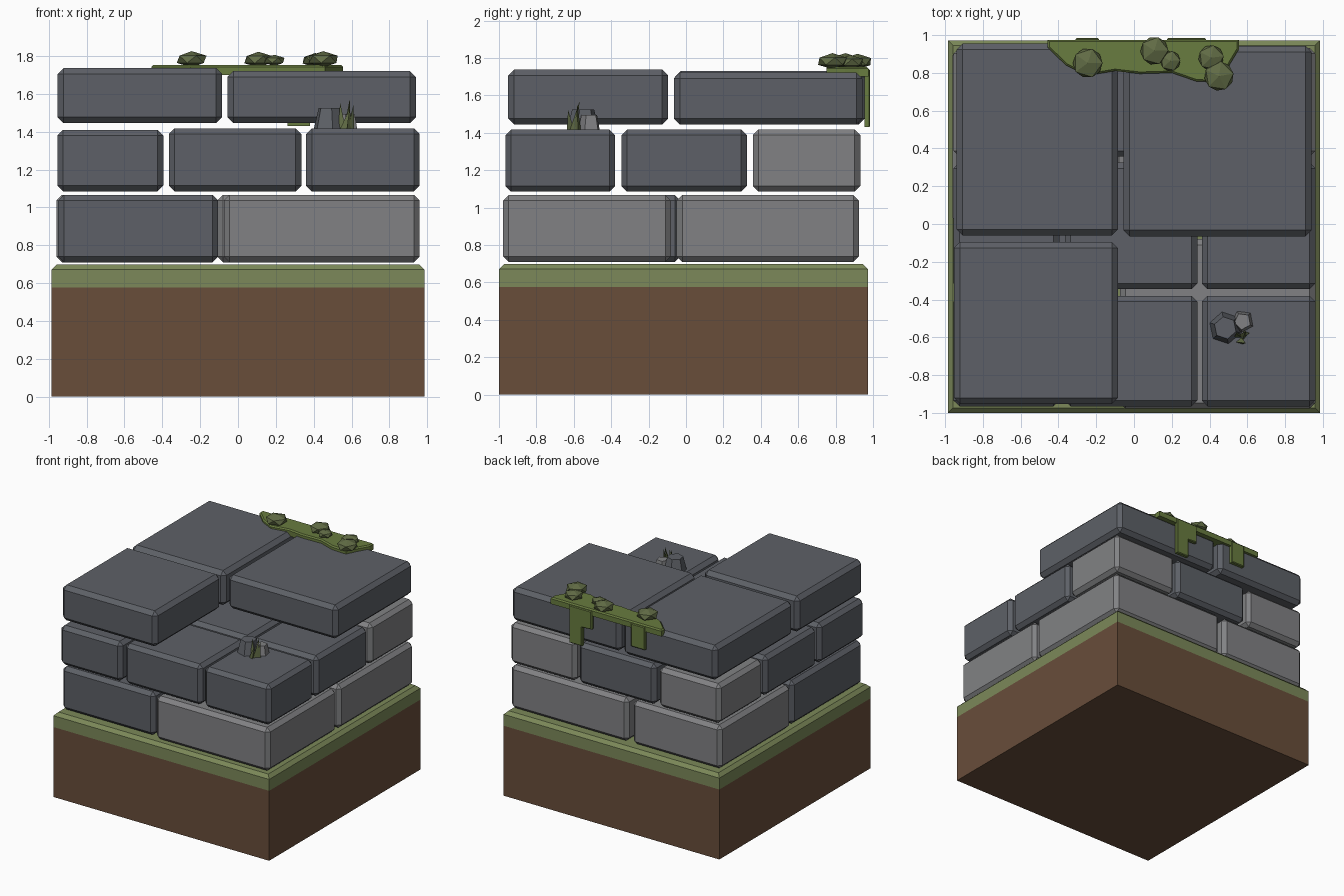
import bpy, bmesh, math
from mathutils import Vector, Matrix

if "Cube" in bpy.data.objects:
    bpy.data.objects.remove(bpy.data.objects["Cube"])


def mat(name, *rgb):
    m = bpy.data.materials.new(name)
    m.diffuse_color = (*rgb, 1)
    m.use_nodes = True
    m.node_tree.nodes["Principled BSDF"].inputs["Base Color"].default_value = m.diffuse_color
    return m


DIRT = mat("dirt", 0.14, 0.075, 0.042)
GRASS = mat("grass", 0.2, 0.25, 0.1)
DARK = mat("dark_stone", 0.11, 0.118, 0.135)
LIGHT = mat("light_stone", 0.22, 0.222, 0.23)
MOSS = mat("moss", 0.14, 0.2, 0.05)
BUSH = mat("bush", 0.12, 0.15, 0.06)


def finish(name, bm, material):
    bmesh.ops.recalc_face_normals(bm, faces=bm.faces)
    me = bpy.data.meshes.new(name)
    bm.to_mesh(me)
    bm.free()
    me.materials.append(material)
    ob = bpy.data.objects.new(name, me)
    bpy.context.collection.objects.link(ob)
    return ob


def box(name, x, y, z, material, bevel=0.0, top_only=False):
    bm = bmesh.new()
    bmesh.ops.create_cube(bm, size=1)
    for v in bm.verts:
        v.co = Vector([(r[0] + r[1]) / 2 + c * (r[1] - r[0])
                       for r, c in zip((x, y, z), v.co)])
    if bevel:
        edges = [e for e in bm.edges if not top_only
                 or all(v.co.z > z[1] - 1e-4 for v in e.verts)]
        bmesh.ops.bevel(bm, geom=edges, offset=bevel, segments=1,
                        profile=0.5, affect='EDGES')
    return finish(name, bm, material)


def prism(name, pts, offset, material, bevel=0.0):
    # pts: 3D outline, offset: extrusion vector; bevels the outline at the far end
    bm = bmesh.new()
    f = bm.faces.new([bm.verts.new(p) for p in pts])
    r = bmesh.ops.extrude_face_region(bm, geom=[f], use_keep_orig=True)
    vs = [g for g in r["geom"] if isinstance(g, bmesh.types.BMVert)]
    bmesh.ops.translate(bm, vec=offset, verts=vs)
    if bevel:
        far = set(vs)
        bmesh.ops.bevel(bm, geom=[e for e in bm.edges if set(e.verts) <= far],
                        offset=bevel, segments=1, profile=0.5, affect='EDGES')
    return finish(name, bm, material)


def cone(name, loc, r1, r2, h, sides, material, turn=0.0, lean=(0, 0)):
    bm = bmesh.new()
    bmesh.ops.create_cone(bm, cap_ends=True, segments=sides, radius1=r1, radius2=r2,
                          depth=h, matrix=Matrix.Rotation(turn, 4, 'Z'))
    for v in bm.verts:
        if v.co.z > 0:
            v.co.x += lean[0]
            v.co.y += lean[1]
        v.co += Vector((loc[0], loc[1], loc[2] + h / 2))
    return finish(name, bm, material)


# ground
box("dirt_block", (-0.985, 0.985), (-1, 0.972), (0, 0.577), DIRT)
box("grass_layer", (-0.985, 0.985), (-1, 0.972), (0.577, 0.698), GRASS, 0.027, True)

# bottom course: four bricks
Z1 = (0.71, 1.067)
for name, x, y, m in [
    ("front_left", (-0.95, -0.105), (-0.95, -0.03), DARK),
    ("front_right", (-0.075, 0.96), (-0.978, -0.08), LIGHT),
    ("back_right", (-0.11, 0.96), (-0.05, 0.925), LIGHT),
    ("back_left", (-0.96, -0.15), (0.0, 0.925), LIGHT),
]:
    box("bottom_brick_" + name, x, y, Z1, m, 0.03)

# middle course: three by three bricks
xs = [(-0.955, -0.395), (-0.365, 0.335), (0.36, 0.96)]
ys = [(-0.965, -0.38), (-0.345, 0.325), (0.357, 0.932)]
for i, x in enumerate(xs):
    for j, y in enumerate(ys):
        m = LIGHT if j == 2 and i != 1 else DARK
        box(f"middle_brick_{i}_{j}", x, y, (1.085, 1.418 if i else 1.41), m, 0.03)

# top course: three bricks, front right corner missing
for name, x, y, z in [
    ("front_left", (-0.953, -0.085), (-0.952, -0.095), (1.445, 1.738)),
    ("back_left", (-0.94, -0.085), (-0.06, 0.955), (1.445, 1.73)),
    ("back_right", (-0.055, 0.94), (-0.065, 0.943), (1.445, 1.722)),
]:
    box("top_brick_" + name, x, y, z, DARK, 0.032)

# moss patch on the back edge
outline = [(-0.458, 0.975), (-0.458, 0.935), (-0.36, 0.84), (-0.25, 0.785), (-0.1, 0.81),
           (0.03, 0.795), (0.2, 0.8), (0.33, 0.755), (0.46, 0.75), (0.51, 0.85),
           (0.555, 0.925), (0.555, 0.975)]
prism("moss_patch", [(x, y, 1.70) for x, y in outline], Vector((0, 0, 0.053)), MOSS, 0.01)

# hanging moss strands on the back
strands = [
    [(0.38, 1.74), (0.38, 1.43), (0.262, 1.43), (0.262, 1.585), (0.175, 1.59), (0.175, 1.74)],
    [(-0.185, 1.74), (-0.185, 1.55), (-0.31, 1.55), (-0.31, 1.74)],
]
for i, s in enumerate(strands):
    prism(f"moss_strand_{i}", [(x, 0.955, z) for x, z in s], Vector((0, 0.03, 0)), MOSS, 0.006)

# bushes on the moss
for i, (x, y, r, z, h) in enumerate([
    (-0.245, 0.852, 0.088, 1.783, 0.043), (0.108, 0.917, 0.083, 1.781, 0.042),
    (0.192, 0.863, 0.06, 1.777, 0.03), (0.408, 0.88, 0.075, 1.778, 0.038),
    (0.45, 0.783, 0.087, 1.783, 0.043),
]):
    bm = bmesh.new()
    bmesh.ops.create_icosphere(bm, subdivisions=1, radius=1)
    bmesh.ops.transform(bm, verts=bm.verts, matrix=Matrix.Translation((x, y, z))
                        @ Matrix.Diagonal((r, r, h, 1)) @ Matrix.Rotation(i * 1.3, 4, 'Z'))
    finish(f"bush_{i}", bm, BUSH)

# rubble stones on the exposed middle brick
cone("rubble_large", (0.483, -0.55, 1.41), 0.088, 0.06, 0.115, 6, DARK, 0.2)
cone("rubble_small", (0.575, -0.515, 1.41), 0.062, 0.045, 0.085, 5, LIGHT, 0.5)

# grass blades beside the rubble
for i, (x, y, h, lx, ly) in enumerate([
    (0.55, -0.59, 0.14, -0.01, 0.01), (0.575, -0.6, 0.155, 0.015, 0.03),
    (0.56, -0.62, 0.11, 0.03, -0.01), (0.59, -0.58, 0.13, 0.02, 0.0),
]):
    cone(f"grass_blade_{i}", (x, y, 1.41), 0.023, 0.001, h, 3, BUSH, i * 0.9, (lx, ly))
